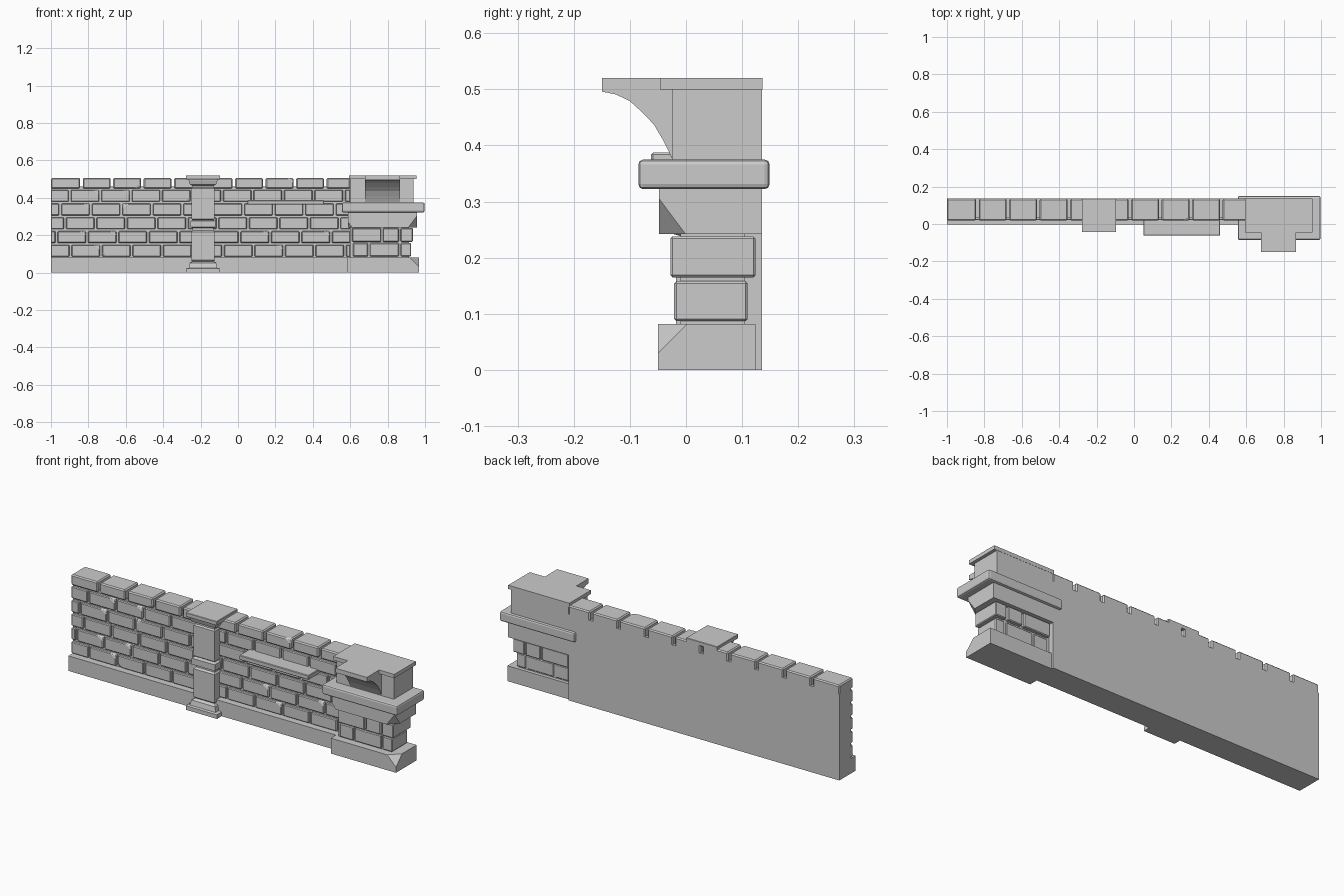
import bpy, bmesh, random
from mathutils import Vector

random.seed(4)
if "Cube" in bpy.data.objects:
    bpy.data.objects.remove(bpy.data.objects["Cube"])

stone = bpy.data.materials.new("grey stone")
stone.use_nodes = True
stone.diffuse_color = (0.6, 0.6, 0.6, 1)
stone.node_tree.nodes["Principled BSDF"].inputs["Base Color"].default_value = (0.6, 0.6, 0.6, 1)


def finish(name, bm):
    bmesh.ops.recalc_face_normals(bm, faces=bm.faces)
    mesh = bpy.data.meshes.new(name)
    bm.to_mesh(mesh)
    bm.free()
    mesh.materials.append(stone)
    obj = bpy.data.objects.new(name, mesh)
    bpy.context.collection.objects.link(obj)
    return obj


def loft(bm, rings):
    """Stack of rectangles (z, x0, x1, y0, y1), capped at both ends."""
    loops = [[bm.verts.new((x, y, z)) for x, y in ((a, c), (b, c), (b, d), (a, d))]
             for z, a, b, c, d in rings]
    bm.faces.new(loops[0])
    bm.faces.new(loops[-1])
    for low, high in zip(loops, loops[1:]):
        for i in range(4):
            j = (i + 1) % 4
            bm.faces.new((low[i], low[j], high[j], high[i]))


def box(bm, x0, x1, y0, y1, z0, z1):
    loft(bm, [(z0, x0, x1, y0, y1), (z1, x0, x1, y0, y1)])


def chip(bm, point, normal):
    """Slice a corner off and close the cut."""
    geom = bm.verts[:] + bm.edges[:] + bm.faces[:]
    cut = bmesh.ops.bisect_plane(bm, geom=geom, plane_co=Vector(point),
                                 plane_no=Vector(normal), clear_outer=True)
    edges = [e for e in cut["geom_cut"] if isinstance(e, bmesh.types.BMEdge)]
    bmesh.ops.holes_fill(bm, edges=edges)


def block(name, *size, bevel=0, chips=()):
    bm = bmesh.new()
    box(bm, *size)
    for point, normal in chips:
        chip(bm, point, normal)
    obj = finish(name, bm)
    if bevel:
        mod = obj.modifiers.new("worn edges", "BEVEL")
        mod.width = bevel
        mod.segments = 2 if bevel > 0.007 else 1
    return obj


# Wall core and plinth
END = 0.6
block("wall_core", -1, END, 0.036, 0.135, 0, 0.46)
block("wall_plinth", -1, END, -0.003, 0.05, 0, 0.08)


# Brick courses in running bond, some with broken corners
def course(name, x0, x1, first, pitch, y0, y1, z0, z1, gap=0.012, worn=0.004):
    start, n = x0, 0
    joint = first
    while start < x1 - 0.02:
        stop = min(joint, x1)
        a = start + (gap / 2 if n else 0)
        b = stop - (gap / 2 if stop < x1 else 0)
        if b - a > 0.015:
            chips = []
            if random.random() < 0.25 and b - a > 0.1:
                side, up = random.choice((-1, 1)), random.choice((-1, 1))
                corner = (b if side > 0 else a, y0 + 0.012, z1 if up > 0 else z0)
                chips.append((corner, (side * 0.4, -1, up * 0.6)))
            block(f"{name}_{n + 1}", a, b, y0, y1, z0, z1, bevel=worn, chips=chips)
        start, joint, n = stop, joint + pitch, n + 1


PITCH = 0.163
for row, first in enumerate((-0.895, -0.97, -0.925, -0.95, -0.9)):
    z = 0.085 + row * 0.0735
    course(f"brick_course_{row + 1}", -1, END, first, PITCH, 0.021, 0.06, z, z + 0.063)

# Coping stones with open joints
course("coping_stone", -1, END, -0.837, PITCH, 0.019, 0.135, 0.45, 0.506, gap=0.014, worn=0.006)

# Narrow ledge on the wall
block("wall_ledge", 0.05, 0.46, -0.062, 0.04, 0.363, 0.387, bevel=0.003)

# Pilaster: stacked mouldings given as height, half width and front depth
MID = -0.187
mouldings = [(0, .092, -.042), (.022, .092, -.042), (.026, .076, -.032), (.052, .07, -.026),
             (.06, .056, -.01), (.068, .062, -.018), (.218, .062, -.018), (.226, .055, -.008),
             (.238, .055, -.008), (.243, .068, -.026), (.276, .068, -.026), (.281, .055, -.008),
             (.288, .062, -.018), (.45, .062, -.018), (.456, .056, -.01), (.464, .056, -.01),
             (.472, .07, -.026), (.49, .076, -.032), (.5, .078, -.034)]
bm = bmesh.new()
loft(bm, [(z, MID - w, MID + w, y, 0.1) for z, w, y in mouldings])
finish("pilaster", bm)
block("pilaster_cap", MID - 0.092, MID + 0.092, -0.044, 0.135, 0.498, 0.52, bevel=0.002)

# End pier: footing with a broken corner, core and two brick courses
block("pier_footing", 0.583, 0.968, -0.05, 0.124, 0, 0.082,
      chips=[((0.968, -0.05, 0.03), (1, -1, 1))])
block("pier_core", 0.6, 0.915, -0.01, 0.105, 0.05, 0.33)
course("pier_lower_brick", 0.615, 0.925, 0.7, 0.165, -0.021, 0.11, 0.087, 0.158, gap=0.01)
course("pier_upper_brick", 0.61, 0.935, 0.77, 0.095, -0.028, 0.124, 0.165, 0.238, gap=0.01)

# Corbelled stone below the slab, lower corner knocked off
block("pier_corbel", 0.588, 0.958, -0.048, 0.135, 0.242, 0.325,
      chips=[((0.958, -0.048, 0.305), (1, -1, -0.75)),
             ((0.588, -0.048, 0.27), (-1, -1, -0.8))])
block("pier_slab", 0.555, 0.998, -0.085, 0.149, 0.322, 0.375, bevel=0.009)
block("pier_head", 0.6, 0.938, -0.025, 0.135, 0.37, 0.503)

# Top slab with a tongue carried by a concave bracket
block("pier_top", 0.594, 0.955, -0.046, 0.136, 0.5, 0.52)
profile = [(-0.15, 0.52), (-0.15, 0.496), (-0.125, 0.491), (-0.1, 0.479), (-0.078, 0.459),
           (-0.057, 0.437), (-0.04, 0.408), (-0.025, 0.377), (0, 0.377), (0, 0.52)]
bm = bmesh.new()
face = bm.faces.new([bm.verts.new((0.68, y, z)) for y, z in profile])
side = bmesh.ops.extrude_face_region(bm, geom=[face])
moved = [v for v in side["geom"] if isinstance(v, bmesh.types.BMVert)]
bmesh.ops.translate(bm, verts=moved, vec=(0.186, 0, 0))
finish("pier_bracket", bm)
